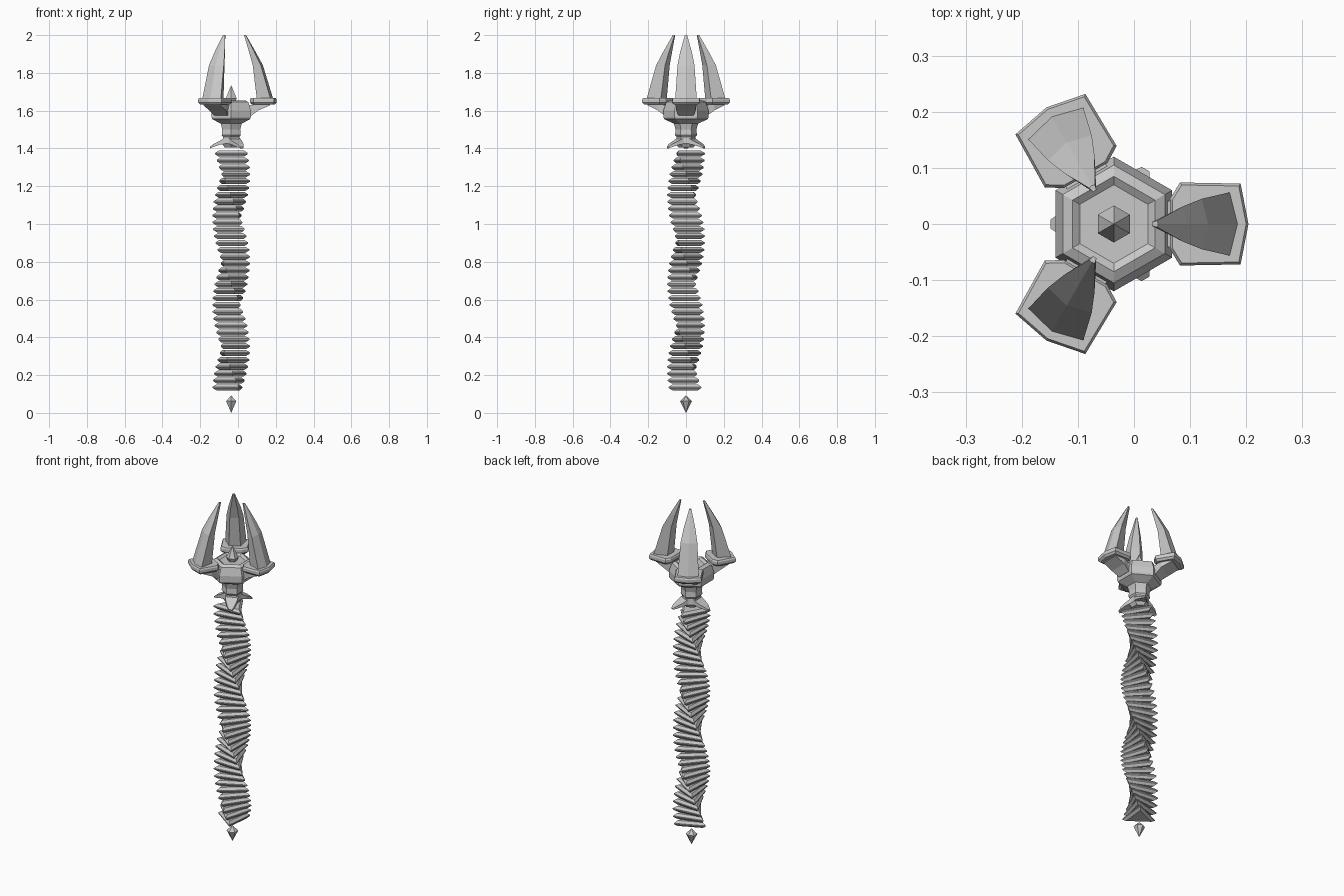
import bpy, bmesh
from math import sin, cos, radians
from mathutils import Matrix, Vector

AXIS_X = -0.036

cube = bpy.data.objects.get("Cube")
if cube:
    bpy.data.objects.remove(cube, do_unlink=True)

grey = bpy.data.materials.new("plain_grey")
grey.use_nodes = True
COLOUR = (0.58, 0.58, 0.58, 1)
grey.diffuse_color = COLOUR
grey.node_tree.nodes["Principled BSDF"].inputs["Base Color"].default_value = COLOUR


def loft(name, rings, turn=0):
    """Skin equal-length rings of points, cap both ends, turn about the shaft."""
    bm = bmesh.new()
    rows = [[bm.verts.new(p) for p in ring] for ring in rings]
    n = len(rows[0])
    for low, high in zip(rows, rows[1:]):
        for i in range(n):
            j = (i + 1) % n
            bm.faces.new((low[i], low[j], high[j], high[i]))
    bm.faces.new(rows[0][::-1])
    bm.faces.new(rows[-1])
    bmesh.ops.remove_doubles(bm, verts=bm.verts, dist=0.0002)
    bmesh.ops.recalc_face_normals(bm, faces=bm.faces)
    bm.transform(Matrix.Translation((AXIS_X, 0, 0)) @ Matrix.Rotation(radians(turn), 4, 'Z'))
    mesh = bpy.data.meshes.new(name)
    bm.to_mesh(mesh)
    bm.free()
    mesh.materials.append(grey)
    obj = bpy.data.objects.new(name, mesh)
    bpy.context.collection.objects.link(obj)
    return obj


def polygon(sides, radius, z, start):
    angles = [radians(start + 360 * i / sides) for i in range(sides)]
    return [(radius * cos(a), radius * sin(a), z) for a in angles]


def turned(name, sides, profile, start):
    return loft(name, [polygon(sides, r, z, start) for r, z in profile])


def mirrored(half, z):
    """Outline from points at y >= 0, the first lying on y = 0."""
    pts = half + [(x, -y) for x, y in half[:0:-1]]
    return [(x, y, z) for x, y in pts]


# Pommel gem
turned("pommel_gem", 6, [(0.0001, 0), (0.031, 0.062), (0.0001, 0.092)], 30)

# Twisted grip of separate triangular discs
DISCS, PITCH = 35, 0.0364
for i in range(DISCS):
    z = 0.135 + i * PITCH
    turned("grip_disc", 3, [(0.078, z - 0.016), (0.1, z - 0.003),
                            (0.1, z + 0.003), (0.078, z + 0.016)], 174 - 9.5 * i)

# Neck and hub
turned("neck", 6, [(0.04, 1.405), (0.055, 1.425), (0.05, 1.46), (0.058, 1.47),
                   (0.055, 1.5), (0.065, 1.535)], 30)
turned("hub", 6, [(0.062, 1.53), (0.115, 1.555), (0.12, 1.565), (0.12, 1.6),
                  (0.105, 1.645), (0.085, 1.655), (0.07, 1.645)], 30)
turned("hub_spike", 6, [(0.022, 1.64), (0.033, 1.665), (0.0001, 1.735)], 30)

# Claws below the neck
CLAW = [(0.035, 0.034, 1.425, 1.455), (0.065, 0.03, 1.418, 1.438),
        (0.095, 0.02, 1.408, 1.423), (0.113, 0.008, 1.4, 1.408)]


def box_rings(sections):
    return [[(x, -w, lo), (x, w, lo), (x, w, hi), (x, -w, hi)]
            for x, w, lo, hi in sections]


for turn in (60, 180, 300):
    loft("claw", box_rings(CLAW), turn)

# Three prongs, each with an arm, a socket plate and a blade
ARM = [(0.05, 0.045, 1.565, 1.635), (0.108, 0.04, 1.575, 1.628),
       (0.145, 0.052, 1.602, 1.645), (0.205, 0.05, 1.628, 1.645)]
PLATE = [(0.24, 0), (0.226, 0.072), (0.118, 0.074), (0.1, 0.045)]
PLATE_STEPS = [(0.86, 1.632), (1, 1.643), (1, 1.66), (0.94, 1.668)]
# Blade sections: outer x, inner x, half width, height
BLADE = [(0.223, 0.136, 0.057, 1.66), (0.168, 0.114, 0.045, 1.84),
         (0.13, 0.095, 0.031, 1.91), (0.079, 0.068, 0.006, 2.0)]

plate_rings = [mirrored([(0.17 + (x - 0.17) * s, y * s) for x, y in PLATE], z)
               for s, z in PLATE_STEPS]
blade_rings = [mirrored([(out, 0), (out - w * 0.25, w), (inner, w * 0.55)], z)
               for out, inner, w, z in BLADE]

for turn in (0, 120, 240):
    loft("prong_arm", box_rings(ARM), turn)
    loft("prong_socket", plate_rings, turn)
    loft("prong_blade", blade_rings, turn)
